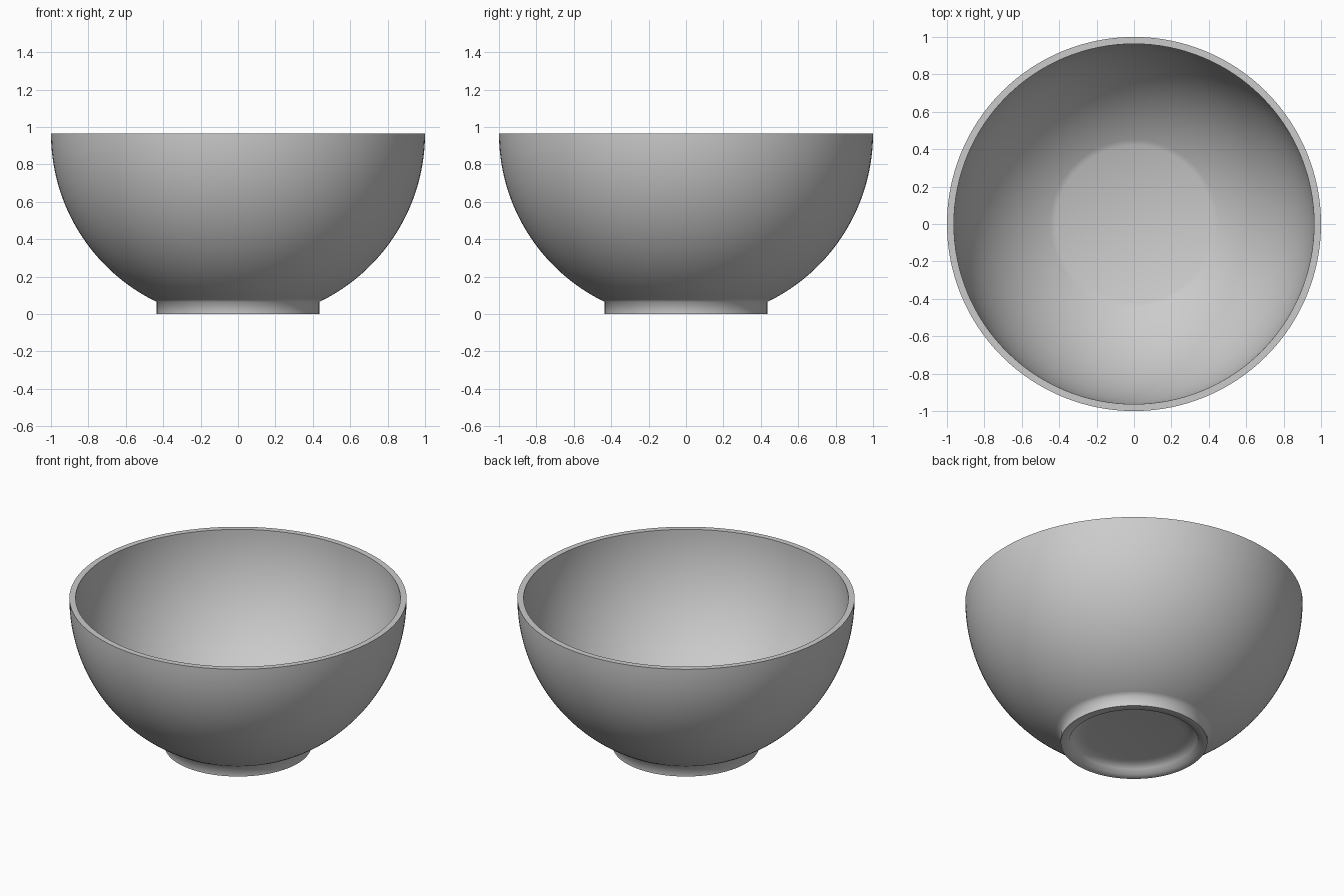
import bpy, bmesh, math

if "Cube" in bpy.data.objects:
    bpy.data.objects.remove(bpy.data.objects["Cube"])

SEG = 128
ZC = 0.965            # sphere centre height = rim height


def arc(radius, r0, r1, n):
    """Points on the lower hemisphere, evenly spaced in angle, between two radii."""
    a0, a1 = math.asin(r0 / radius), math.asin(r1 / radius)
    return [(radius * math.sin(a0 + (a1 - a0) * i / n),
             ZC - radius * math.cos(a0 + (a1 - a0) * i / n)) for i in range(n + 1)]


def lathe(name, profile):
    """Spin an (r, z) profile around z; ends lie on the axis."""
    bm = bmesh.new()
    verts = [bm.verts.new((r, 0, z)) for r, z in profile]
    edges = [bm.edges.new(pair) for pair in zip(verts, verts[1:])]
    bmesh.ops.spin(bm, geom=verts + edges, cent=(0, 0, 0), axis=(0, 0, 1),
                   angle=2 * math.pi, steps=SEG, use_duplicate=False)
    bmesh.ops.remove_doubles(bm, verts=bm.verts, dist=1e-4)
    bmesh.ops.recalc_face_normals(bm, faces=bm.faces)
    mesh = bpy.data.meshes.new(name)
    bm.to_mesh(mesh)
    bm.free()
    obj = bpy.data.objects.new(name, mesh)
    bpy.context.collection.objects.link(obj)
    bpy.context.view_layer.objects.active = obj
    obj.select_set(True)
    bpy.ops.object.shade_smooth_by_angle(angle=math.radians(70))
    return obj


# Recessed underside and foot ring
foot = [(0, 0.055), (0.29, 0.055), (0.33, 0.05), (0.37, 0.03), (0.385, 0), (0.435, 0)]
# Outer wall up to the rim, then inner wall down to a flat floor
outer = arc(1.0, 0.435, 1.0, 32)
inner = arc(0.963, 0.42, 0.963, 32)[::-1]
lathe("bowl", foot + outer + inner + [(0, inner[-1][1])])
